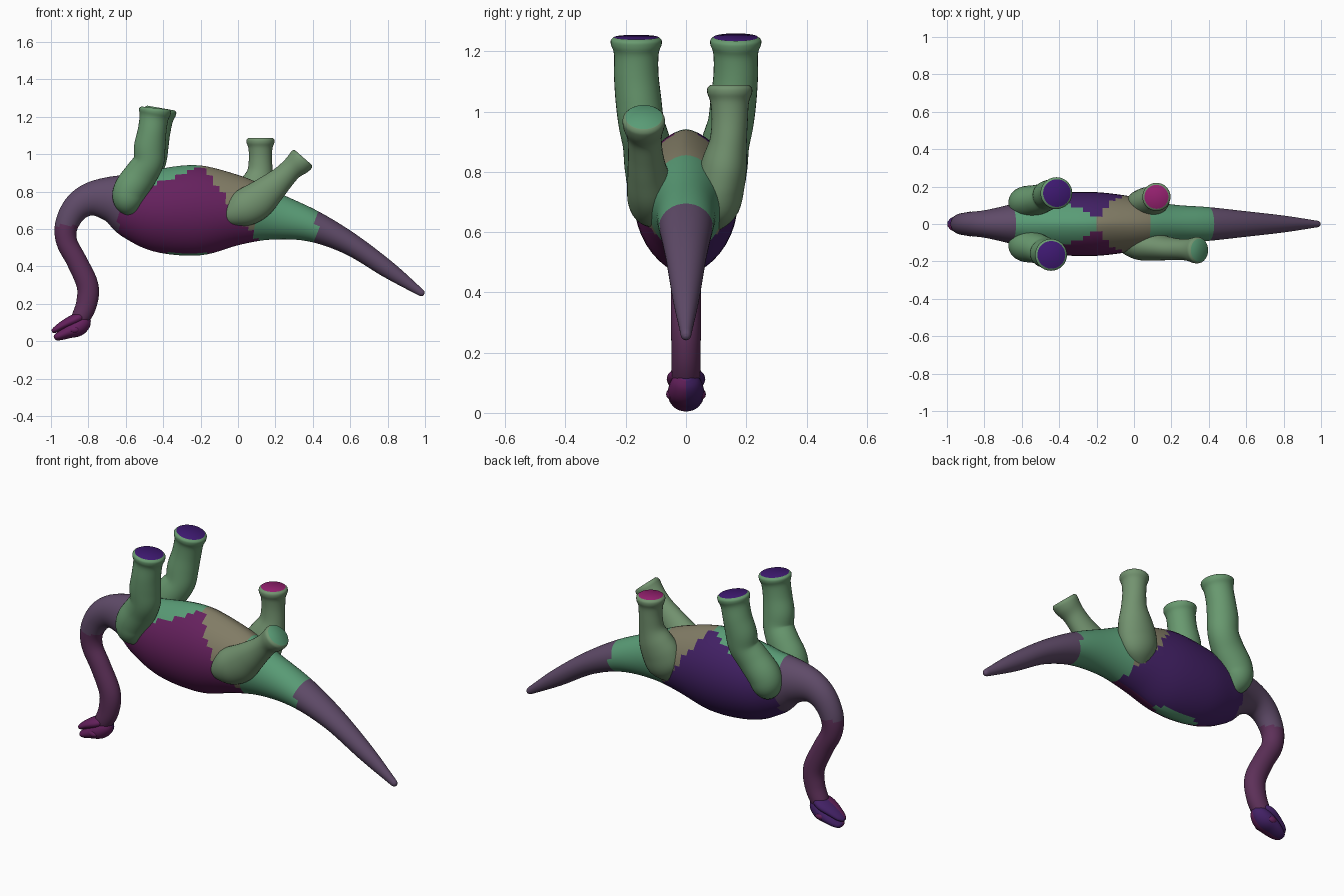
import bpy, bmesh, math
from mathutils import Vector

if "Cube" in bpy.data.objects:
    bpy.data.objects.remove(bpy.data.objects["Cube"])

COLORS = {
    "green": (.10, .33, .18), "leg_green": (.14, .32, .16), "hind_green": (.17, .29, .16),
    "purple": (.13, .015, .11), "indigo": (.055, .015, .13), "mauve": (.115, .07, .14),
    "neck_purple": (.11, .03, .10), "tan": (.22, .20, .13),
    "sole_indigo": (.05, .01, .17), "sole_pink": (.30, .015, .16),
}
MATS = {}
for name, c in COLORS.items():
    MATS[name] = bpy.data.materials.new(name)
    MATS[name].diffuse_color = (*c, 1)


def spline(pts, sub):
    """Catmull-Rom through rows of (x, y, z, side radius, normal radius)."""
    out = []
    n = len(pts)
    for i in range(n - 1):
        p0, p1, p2, p3 = (pts[max(i - 1, 0)], pts[i], pts[i + 1], pts[min(i + 2, n - 1)])
        for k in range(sub):
            t = k / sub
            out.append([.5 * (2 * b + (c - a) * t + (2 * a - 5 * b + 4 * c - d) * t * t
                              + (3 * b - a - 3 * c + d) * t ** 3)
                        for a, b, c, d in zip(p0, p1, p2, p3)])
    out.append(list(pts[-1]))
    return out


def loft(name, pts, paint, sub=5, sides=32):
    """Skin elliptical rings along a path; paint(center, is_end_cap) names the colour."""
    rows = spline(pts, sub)
    bm = bmesh.new()
    rings = []
    for i, (x, y, z, rs, rn) in enumerate(rows):
        a, b = rows[max(i - 1, 0)], rows[min(i + 1, len(rows) - 1)]
        t = (Vector(b[:3]) - Vector(a[:3])).normalized()
        side = (Vector((0, 1, 0)) - t * t.y).normalized()
        nrm = t.cross(side)
        p = min(.25, max(0, (rn - .1) * 2))      # deep trunk gets a slightly pinched section
        ring = []
        for k in range(sides):
            ang = 2 * math.pi * k / sides
            c = math.cos(ang)
            ring.append(bm.verts.new(Vector((x, y, z)) + side * rs * c * abs(c) ** p
                                     + nrm * rn * math.sin(ang)))
        rings.append(ring)
    for r0, r1 in zip(rings, rings[1:]):
        for k in range(sides):
            j = (k + 1) % sides
            bm.faces.new((r0[k], r0[j], r1[j], r1[k]))
    bm.faces.new(rings[0])
    cap = bm.faces.new(rings[-1])
    bmesh.ops.recalc_face_normals(bm, faces=bm.faces)
    used = []
    for f in bm.faces:
        m = paint(f.calc_center_median(), f is cap)
        if m not in used:
            used.append(m)
        f.material_index = used.index(m)
    me = bpy.data.meshes.new(name)
    bm.to_mesh(me)
    bm.free()
    for m in used:
        me.materials.append(MATS[m])
    return finish(bpy.data.objects.new(name, me))


def finish(ob):
    if ob.name not in bpy.context.collection.objects:
        bpy.context.collection.objects.link(ob)
    bpy.ops.object.select_all(action='DESELECT')
    bpy.context.view_layer.objects.active = ob
    ob.select_set(True)
    bpy.ops.object.shade_smooth_by_angle(angle=math.radians(50))
    return ob


# trunk, tail and neck: x, z, half width, half height
def body_paint(c, cap):
    if c.x > .42:
        return "mauve"
    if c.x < -.7 and c.z < .62:
        return "neck_purple"
    if c.x < -.64:
        return "mauve"
    if c.z < .475:
        return "green"
    if c.z < .76 + (c.x + .65) * .38 and c.x < -.18 + (.92 - c.z) * .75:
        return "purple" if c.y < 0 else "indigo"
    return "tan" if -.2 < c.x < .08 else "green"


spine = [(.995, .25, .006, .006), (.985, .256, .016, .017), (.95, .28, .022, .024),
         (.8, .385, .045, .046), (.6, .52, .068, .06), (.4, .615, .09, .085),
         (.2, .667, .105, .126), (0, .697, .145, .188), (-.2, .70, .17, .24),
         (-.4, .70, .165, .228), (-.55, .725, .135, .186), (-.68, .76, .10, .125),
         (-.79, .758, .075, .09), (-.868, .71, .065, .073), (-.917, .62, .058, .062),
         (-.915, .53, .052, .056), (-.863, .43, .05, .055), (-.805, .30, .05, .058),
         (-.81, .20, .048, .056), (-.845, .12, .046, .048), (-.87, .09, .03, .03)]
loft("body_tail_and_neck", [(x, 0, z, w, h) for x, z, w, h in spine], body_paint, sub=6, sides=40)


# head: skull below, jaw above (the animal lies on its back)
def head_paint(c, cap):
    return "purple" if c.y < 0 else "indigo"


skull = [(-.80, .125, .02, .02), (-.82, .108, .045, .042), (-.86, .075, .06, .05),
         (-.91, .05, .058, .036), (-.95, .03, .046, .025), (-.975, .02, .03, .016),
         (-.982, .017, .012, .008)]
jaw = [(-.82, .14, .02, .015), (-.84, .13, .052, .028), (-.88, .112, .064, .03),
       (-.93, .088, .052, .025), (-.975, .062, .034, .017), (-.994, .052, .014, .009)]
for nm, rows in (("skull", skull), ("jaw", jaw)):
    loft(nm, [(x, 0, z, w, h) for x, z, w, h in rows], head_paint, sub=4, sides=24)
for s, nm in ((-1, "right"), (1, "left")):
    bpy.ops.mesh.primitive_uv_sphere_add(segments=16, ring_count=10, radius=.02,
                                         location=(-.875, s * .05, .062))
    brow = bpy.context.object
    brow.name = nm + "_brow"
    brow.scale = (1.3, .8, .9)
    brow.data.materials.append(MATS["purple"])
    finish(brow)


def leg_paint(main, sole):
    return lambda c, cap: sole if cap else main


# front legs, the left one leaning slightly more
front = [(-.56, .07, .69, .04, .04), (-.585, .105, .75, .08, .08), (-.575, .118, .81, .085, .09),
         (-.52, .13, .89, .08, .088), (-.478, .148, .96, .076, .082), (-.472, .158, 1.04, .076, .084),
         (-.46, .165, 1.12, .074, .077), (-.45, .165, 1.19, .074, .077),
         (-.445, .165, 1.222, .084, .085), (-.443, .165, 1.238, .084, .085),
         (-.442, .165, 1.247, .074, .075)]
for s, lean, nm in ((-1, 0, "right"), (1, .03, "left")):
    loft(nm + "_front_leg",
         [(x + lean * max(0, z - .8) / .45, y * s, z, a, b) for x, y, z, a, b in front],
         leg_paint("leg_green", "sole_indigo"))

# hind legs, one upright and one kicked back
left_hind = [(.03, .08, .63, .04, .05), (.055, .108, .69, .07, .10), (.075, .115, .76, .08, .11),
             (.10, .128, .83, .075, .095), (.117, .14, .90, .062, .07), (.12, .145, .97, .06, .062),
             (.12, .145, 1.03, .064, .064), (.12, .145, 1.06, .074, .074),
             (.12, .145, 1.078, .074, .074), (.12, .145, 1.088, .064, .064)]
right_hind = [(-.07, -.08, .66, .04, .04), (-.03, -.10, .68, .065, .07), (.03, -.112, .71, .08, .098),
              (.10, -.12, .75, .076, .10), (.17, -.13, .81, .064, .083), (.235, -.135, .87, .057, .066),
              (.285, -.138, .92, .058, .06), (.325, -.14, .955, .069, .069),
              (.342, -.14, .973, .07, .07), (.35, -.14, .982, .061, .061)]
loft("left_hind_leg", left_hind, leg_paint("hind_green", "sole_pink"))
loft("right_hind_leg", right_hind, leg_paint("hind_green", "green"))

for m in bpy.data.materials:
    if m.users and not m.is_grease_pencil:
        m.use_nodes = True
        m.node_tree.nodes["Principled BSDF"].inputs["Base Color"].default_value = m.diffuse_color
